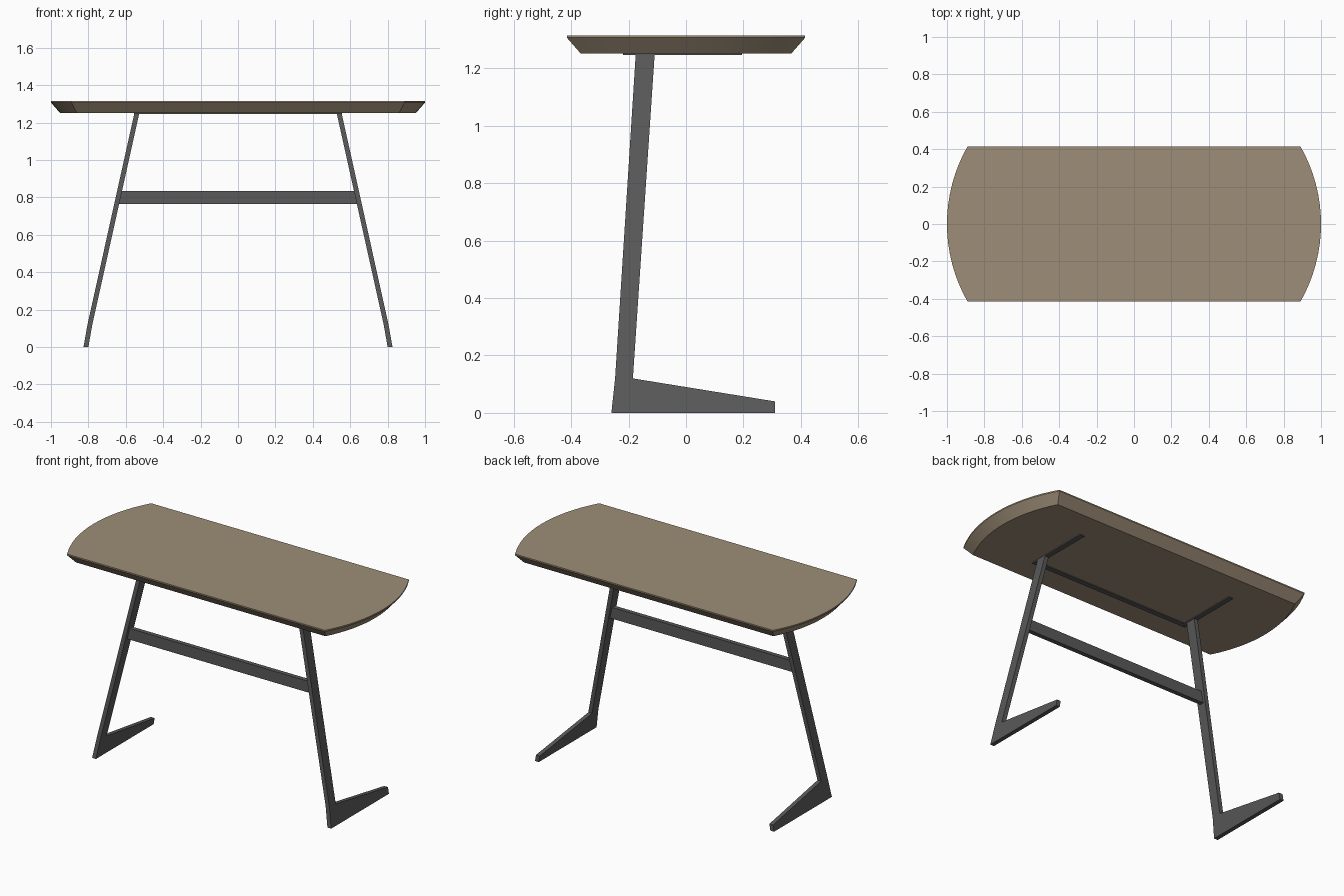
import bpy, bmesh, math

cube = bpy.data.objects.get("Cube")
if cube:
    bpy.data.objects.remove(cube, do_unlink=True)


def material(name, rgb):
    m = bpy.data.materials.new(name)
    m.use_nodes = True
    m.diffuse_color = (*rgb, 1)
    m.node_tree.nodes["Principled BSDF"].inputs["Base Color"].default_value = (*rgb, 1)
    return m


wood = material("light wood", (0.34, 0.27, 0.185))
metal = material("dark metal", (0.1, 0.1, 0.1))


def loft(name, rings, mat):
    """Solid from a stack of matching closed rings, capped at both ends."""
    bm = bmesh.new()
    loops = [[bm.verts.new(p) for p in ring] for ring in rings]
    bm.faces.new(loops[0])
    bm.faces.new(loops[-1])
    for a, b in zip(loops, loops[1:]):
        for i in range(len(a)):
            j = (i + 1) % len(a)
            bm.faces.new((a[i], a[j], b[j], b[i]))
    bmesh.ops.recalc_face_normals(bm, faces=bm.faces)
    mesh = bpy.data.meshes.new(name)
    bm.to_mesh(mesh)
    bm.free()
    mesh.materials.append(mat)
    obj = bpy.data.objects.new(name, mesh)
    bpy.context.collection.objects.link(obj)
    return obj


def box(name, x0, x1, y0, y1, z0, z1):
    return loft(name, [[(x0, y0, z), (x1, y0, z), (x1, y1, z), (x0, y1, z)]
                       for z in (z0, z1)], metal)


# Tabletop: straight long sides, arched ends, undercut rim
def outline(inset, z, steps=16):
    radius, centre, half = 0.838 - inset, 0.162, 0.415 - inset
    sweep = math.asin(half / radius)
    end = []
    for i in range(steps + 1):
        a = sweep * (2 * i / steps - 1)
        end.append((centre + radius * math.cos(a), radius * math.sin(a), z))
    return end + [(-x, -y, z) for x, y, z in end]


top = loft("tabletop", [outline(0.048, 1.252), outline(0, 1.307), outline(0, 1.315)], wood)
bpy.context.view_layer.objects.active = top
top.select_set(True)
bpy.ops.object.shade_smooth_by_angle(angle=math.radians(20))
top.select_set(False)

# Legs: flat L-shaped blades that splay outward and bend near the floor
BEND = 0.12


def splay(z):
    if z > BEND:
        return 0.541 + (1.25 - z) * 0.222
    return 0.813 + (splay(BEND + 1e-6) - 0.813) * z / BEND


blade = [(-0.26, 0), (0.31, 0), (0.31, 0.04), (-0.185, BEND),
         (-0.109, 1.252), (-0.175, 1.252), (-0.247, BEND)]
for side, name in ((1, "left"), (-1, "right")):
    loft(name + "_leg", [[(side * (splay(z) + dx), y, z) for y, z in blade]
                         for dx in (-0.013, 0.013)], metal)
    # Mounting plate under the tabletop
    x = side * 0.54
    box(name + "_mounting_plate", x - 0.015, x + 0.015, -0.22, 0.195, 1.246, 1.254)

# Long plate joining the two mounting plates
box("long_plate", -0.525, 0.525, -0.22, -0.19, 1.246, 1.254)

# Crossbar with ends cut to the slope of the legs
section = [(-0.185, 0.765), (-0.157, 0.765), (-0.157, 0.835), (-0.185, 0.835)]
loft("crossbar", [[(side * splay(z), y, z) for y, z in section] for side in (-1, 1)], metal)
